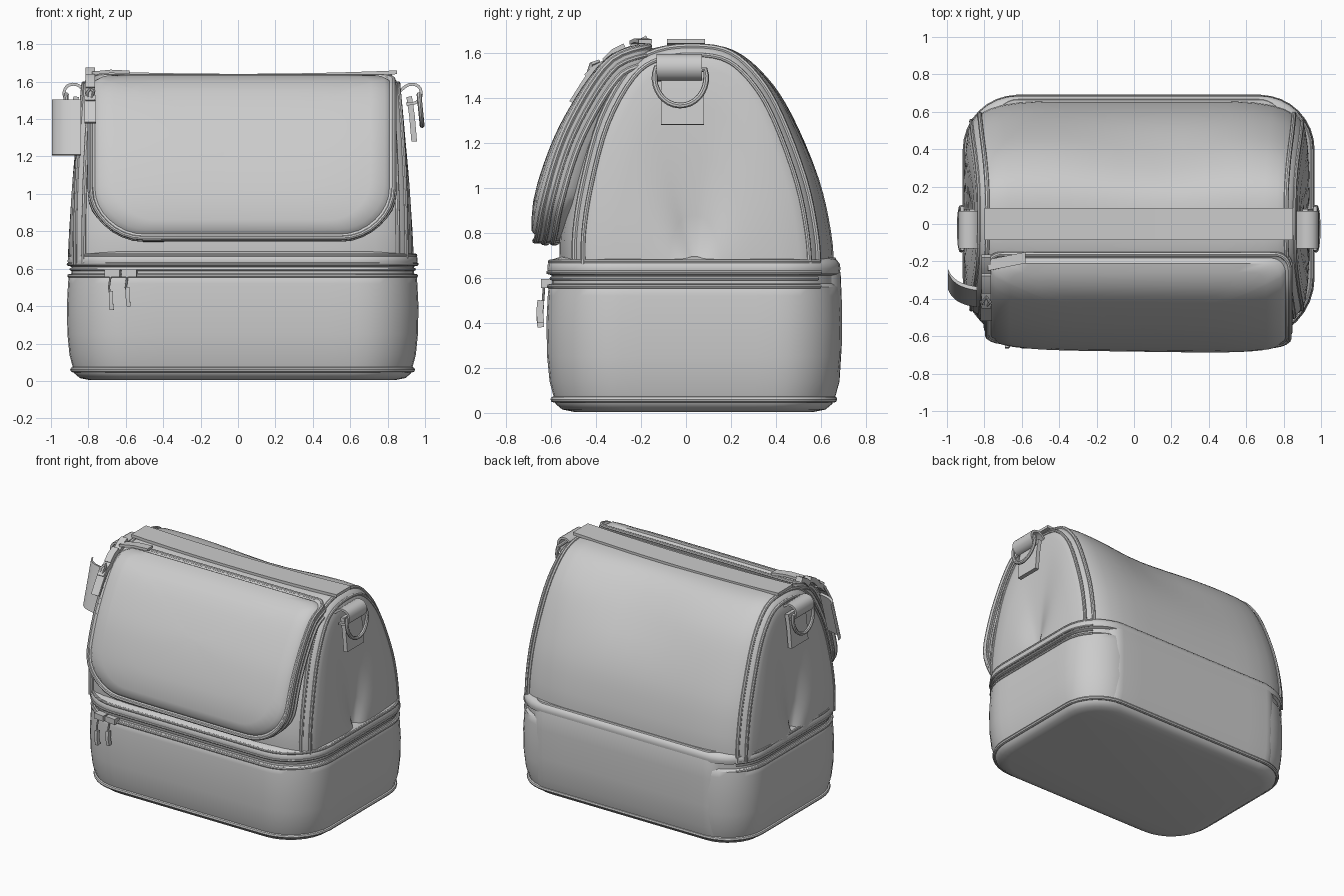
import bpy, math
from mathutils import Vector

cube = bpy.data.objects.get("Cube")
if cube:
    bpy.data.objects.remove(cube)

grey = bpy.data.materials.new("soft_grey")
grey.use_nodes = True
grey.diffuse_color = (0.6, 0.6, 0.6, 1)
grey.node_tree.nodes["Principled BSDF"].inputs["Base Color"].default_value = (0.6, 0.6, 0.6, 1)
CX = 0.015


def finish(ob, angle=40):
    bpy.ops.object.select_all(action="DESELECT")
    ob.select_set(True)
    bpy.context.view_layer.objects.active = ob
    bpy.ops.object.shade_smooth_by_angle(angle=math.radians(angle))
    return ob


def make(name, verts, faces):
    me = bpy.data.meshes.new(name)
    me.from_pydata([tuple(v) for v in verts], [], faces)
    me.materials.append(grey)
    ob = bpy.data.objects.new(name, me)
    bpy.context.collection.objects.link(ob)
    bpy.context.view_layer.objects.active = ob
    ob.select_set(True)
    bpy.ops.object.mode_set(mode="EDIT")
    bpy.ops.mesh.select_all(action="SELECT")
    bpy.ops.mesh.normals_make_consistent(inside=False)
    bpy.ops.object.mode_set(mode="OBJECT")
    return finish(ob)


def loft(name, rings):
    """Skin equal closed rings and cap both ends."""
    n = len(rings[0])
    verts = [p for ring in rings for p in ring]
    faces = [(k * n + i, k * n + (i + 1) % n, (k + 1) * n + (i + 1) % n, (k + 1) * n + i)
             for k in range(len(rings) - 1) for i in range(n)]
    last = (len(rings) - 1) * n
    faces += [tuple(range(n)), tuple(range(last, last + n))]
    return make(name, verts, faces)


def tube(name, pts, r, cyclic=False):
    cu = bpy.data.curves.new(name, "CURVE")
    cu.dimensions = "3D"
    cu.bevel_depth, cu.bevel_resolution, cu.use_fill_caps = r, 2, True
    sp = cu.splines.new("POLY")
    sp.points.add(len(pts) - 1)
    for q, p in zip(sp.points, pts):
        q.co = (*p, 1)
    sp.use_cyclic_u = cyclic
    cu.materials.append(grey)
    ob = bpy.data.objects.new(name, cu)
    bpy.context.collection.objects.link(ob)
    bpy.ops.object.select_all(action="DESELECT")
    ob.select_set(True)
    bpy.context.view_layer.objects.active = ob
    bpy.ops.object.convert(target="MESH")
    return finish(bpy.context.object)


def strip(name, path, across, thick):
    """Flat ribbon following a path, with a given width vector."""
    path, w = [Vector(p) for p in path], Vector(across) / 2
    rings = []
    for i, p in enumerate(path):
        d = path[min(i + 1, len(path) - 1)] - path[max(i - 1, 0)]
        n = d.cross(w).normalized() * thick / 2
        rings.append([p - w - n, p + w - n, p + w + n, p - w + n])
    return loft(name, rings)


def spline(pts, steps=6):
    """Smooth curve through a few points."""
    pts = [Vector(p) for p in pts]
    ext = [2 * pts[0] - pts[1]] + pts + [2 * pts[-1] - pts[-2]]
    out = []
    for a, b, c, d in zip(ext, ext[1:], ext[2:], ext[3:]):
        for k in range(steps):
            t = k / steps
            out.append(0.5 * (2 * b + (c - a) * t + (2 * a - 5 * b + 4 * c - d) * t * t
                              + (3 * b - a - 3 * c + d) * t ** 3))
    return out + [pts[-1]]


def rrect(x0, x1, y0, y1, low, high, n=8, sides=8):
    """Rounded rectangle, counter-clockwise from the upper left corner."""
    corners = [(x0 + high, y1 - high, high, 90), (x0 + low, y0 + low, low, 180),
               (x1 - low, y0 + low, low, 270), (x1 - high, y1 - high, high, 0)]
    arcs = [[Vector((cx + r * math.cos(math.radians(a + 90 * k / n)),
                     cy + r * math.sin(math.radians(a + 90 * k / n)))) for k in range(n + 1)]
            for cx, cy, r, a in corners]
    out = []
    for arc, nxt in zip(arcs, arcs[1:] + arcs[:1]):
        out += arc + [arc[-1].lerp(nxt[0], k / sides) for k in range(1, sides)]
    return out


# Lower compartment
def base_ring(z, inset):
    r = 0.33 - inset * 0.6
    return [(p.x, p.y, z) for p in
            rrect(-0.915 + inset, 0.965 - inset, -0.62 + inset, 0.69 - inset, r, r - 0.04)]


loft("lower_compartment", [base_ring(z, i) for z, i in (
    (0.005, 0.12), (0.015, 0.07), (0.04, 0.04), (0.08, 0.03), (0.14, 0.014), (0.25, 0.003), (0.4, 0),
    (0.52, 0.006), (0.56, 0.01), (0.575, 0.024), (0.61, 0.024), (0.618, 0.008), (0.64, 0.004),
    (0.66, 0.006), (0.68, 0.02), (0.695, 0.07), (0.705, 0.16))])
tube("bottom_piping", base_ring(0.06, 0.032), 0.014, True)

# Zip band around the front and both ends
for z, inset, r, label in ((0.562, 0.012, 0.01, "lower"), (0.597, 0.022, 0.008, "middle"),
                           (0.624, 0.008, 0.009, "upper"), (0.672, 0.015, 0.009, "rim")):
    tube("zip_band_" + label, base_ring(z, inset)[4:53], r)

# Back panel of the lower compartment, flush over the zip band
loft("back_panel", [[(p.x, p.y, z) for p in rrect(-0.75, 0.8, 0.45, back, 0.02, 0.13)]
                    for z, back in ((0.06, 0.66), (0.14, 0.682), (0.3, 0.692), (0.5, 0.692),
                                    (0.62, 0.687), (0.69, 0.664))])

# Domed upper compartment, lofted from end to end, with a soft dent in the back
arch = spline([(-0.56, 0.62), (-0.56, 0.8), (-0.52, 1.03), (-0.43, 1.32), (-0.29, 1.54), (-0.15, 1.625),
               (0.05, 1.645), (0.22, 1.615), (0.36, 1.5), (0.47, 1.33), (0.59, 1.04), (0.645, 0.8),
               (0.66, 0.62)], 4)


def arch_ring(side, out, wide, high):
    ring = []
    for p in arch:
        x = CX + side * out * (1 - 0.055 * max(0, p.y - 0.7) ** 2)
        y, z = 0.04 + (p.x - 0.04) * wide, 0.62 + (p.y - 0.62) * high
        sag = 0.014 * (1 - (out / 0.92) ** 2) * max(0, z - 1.2) / 0.45
        dent = 0.035 * math.exp(-((x - 0.15) / 0.35) ** 2 - ((z - 1.47) / 0.25) ** 2) * min(1, max(0, y * 4))
        ring.append((x, y - dent, z - sag - dent * 0.6))
    return ring


ends = [(0.1, 1, 1), (0.25, 1, 1), (0.38, 1, 1), (0.5, 1, 1), (0.62, 0.99, 1), (0.72, 0.965, 1),
        (0.79, 0.93, 0.998), (0.84, 0.885, 0.985), (0.87, 0.85, 0.968), (0.888, 0.815, 0.945),
        (0.902, 0.75, 0.89), (0.915, 0.6, 0.72), (0.922, 0.4, 0.5), (0.925, 0.2, 0.25), (0.925, 0.04, 0.05)]
loft("upper_compartment", [arch_ring(-1, *e) for e in reversed(ends)] + [arch_ring(1, *e) for e in ends])
for side, label in ((-1, "right"), (1, "left")):
    tube("outer_arch_piping_" + label, arch_ring(side, 0.84, 0.888, 0.986), 0.013)
    tube("inner_arch_piping_" + label, arch_ring(side, 0.885, 0.825, 0.948), 0.011)

# Front flap, a rounded panel bent along the front slope
slope = spline([(-0.675, 0.75), (-0.665, 0.95), (-0.585, 1.2), (-0.48, 1.4), (-0.37, 1.55),
                (-0.28, 1.61), (-0.15, 1.64)], 8)
lengths = [0]
for a, b in zip(slope, slope[1:]):
    lengths.append(lengths[-1] + (b - a).length)
TOP = lengths[-1]


def on_slope(x, t, lift=0):
    i = max(k for k in range(len(slope) - 1) if lengths[k] <= max(t, 0))
    d = (slope[i + 1] - slope[i]).normalized()
    p = slope[i] + d * (t - lengths[i])
    lift += (0.015 * x - 0.05 * abs((x - 0.02) / 0.82) ** 5) * (1 - t / TOP)
    return (x, p.x - d.y * lift, p.y + d.x * lift)


def flap_ring(inset, lift):
    r = 0.29 - inset * 0.7
    return [on_slope(p.x, p.y, lift) for p in
            rrect(-0.8 + inset, 0.845 - inset, inset, TOP - inset, r, 0.08, 8, 14)]


def flap_core(scale):
    return [on_slope(0.0225 + (p.x - 0.0225) * scale, TOP / 2 + (p.y - TOP / 2) * scale, 0.008)
            for p in rrect(-0.74, 0.785, 0.06, TOP - 0.06, 0.25, 0.08, 8, 14)]


loft("front_flap", [flap_ring(0.05, -0.15), flap_ring(0.02, -0.11), flap_ring(0.008, -0.06),
                    flap_ring(0.004, -0.02), flap_ring(0.02, -0.004), flap_ring(0.035, -0.012)]
     + [flap_core(s) for s in (1, 0.9, 0.75, 0.6, 0.45, 0.3, 0.15, 0.02)])
tube("flap_piping_front", flap_ring(0.014, -0.008), 0.012, True)
tube("flap_zip", flap_ring(0.006, -0.045), 0.01, True)
tube("flap_piping_rear", flap_ring(0.01, -0.085), 0.013, True)

# Top carry strap
strip("top_strap", [(x, 0, 1.632 + 0.016 * (x / 0.8) ** 2) for x in
                    [-0.8 + 0.11 * k for k in range(16)]], (0, 0.17, 0), 0.02)

# Side rings with their strap loops and patches
for side, label in ((-1, "right"), (1, "left")):
    def out(x, y, z):
        return (0.025 + side * x, y, z)
    strip("ring_patch_" + label, [out(0.89, -0.015, 1.52), out(0.905, -0.015, 1.42),
                                  out(0.917, -0.015, 1.28)], (0, 0.19, 0), 0.03)
    loop = spline([(0.84, 1.55), (0.89, 1.585), (0.94, 1.575), (0.955, 1.53), (0.93, 1.49), (0.875, 1.48)], 3)
    strip("ring_loop_" + label, [out(p.x, -0.03, p.y) for p in loop], (0, 0.2, 0), 0.016)
    bow = [(0.115 * math.cos(math.radians(a)), 0.125 * math.sin(math.radians(a))) for a in range(-200, 21, 12)]
    tube("side_ring_" + label, [out(0.947 - 0.1 * h, -0.025 + w, 1.49 + h) for w, h in bow], 0.013, True)

# Hanging tab at the right end
tab = spline([(-0.84, -0.395), (-0.89, -0.385), (-0.94, -0.365), (-0.975, -0.335), (-0.995, -0.3)], 3)
loft("side_tab", [[(p.x, p.y + dy, z) for dy, z in ((-0.05, 1.21), (-0.03, 1.205), (0.06, 1.5), (0.04, 1.505))]
                  for p in tab])

# Flap zip sliders and pulls
strip("flap_pull", [(-0.79, -0.42, 1.52), (-0.79, -0.46, 1.46), (-0.79, -0.51, 1.38)], (0.06, 0, 0), 0.018)
strip("top_pull", [(-0.78, -0.22, 1.645), (-0.68, -0.2, 1.655), (-0.58, -0.18, 1.65)], (0, 0.06, 0), 0.018)
for k, (y, z) in enumerate(((-0.22, 1.635), (-0.32, 1.6), (-0.4, 1.53))):
    strip("flap_slider_%d" % (k + 1), [(-0.79, y + 0.05, z + 0.025), (-0.79, y, z), (-0.79, y - 0.04, z - 0.04)],
          (0.05, 0, 0), 0.035)
tube("pull_link", [(-0.79, -0.39, 1.56), (-0.77, -0.42, 1.55), (-0.79, -0.44, 1.49), (-0.81, -0.42, 1.54)], 0.009, True)

# Lower zip sliders with hanging pulls
for x, z, label in ((-0.68, 0.38, "outer"), (-0.59, 0.4, "inner")):
    strip("zip_slider_" + label, [(x - 0.03, -0.61, 0.575), (x + 0.05, -0.62, 0.575)], (0, 0, 0.04), 0.05)
    tube("zip_cord_" + label, [(x, -0.63, 0.57), (x - 0.01, -0.635, 0.5), (x, -0.645, z + 0.06)], 0.006)
    strip("zip_pull_" + label, [(x, -0.645, z + 0.1), (x, -0.65, z + 0.05), (x + 0.005, -0.645, z)],
          (0.022, 0, 0), 0.03)
